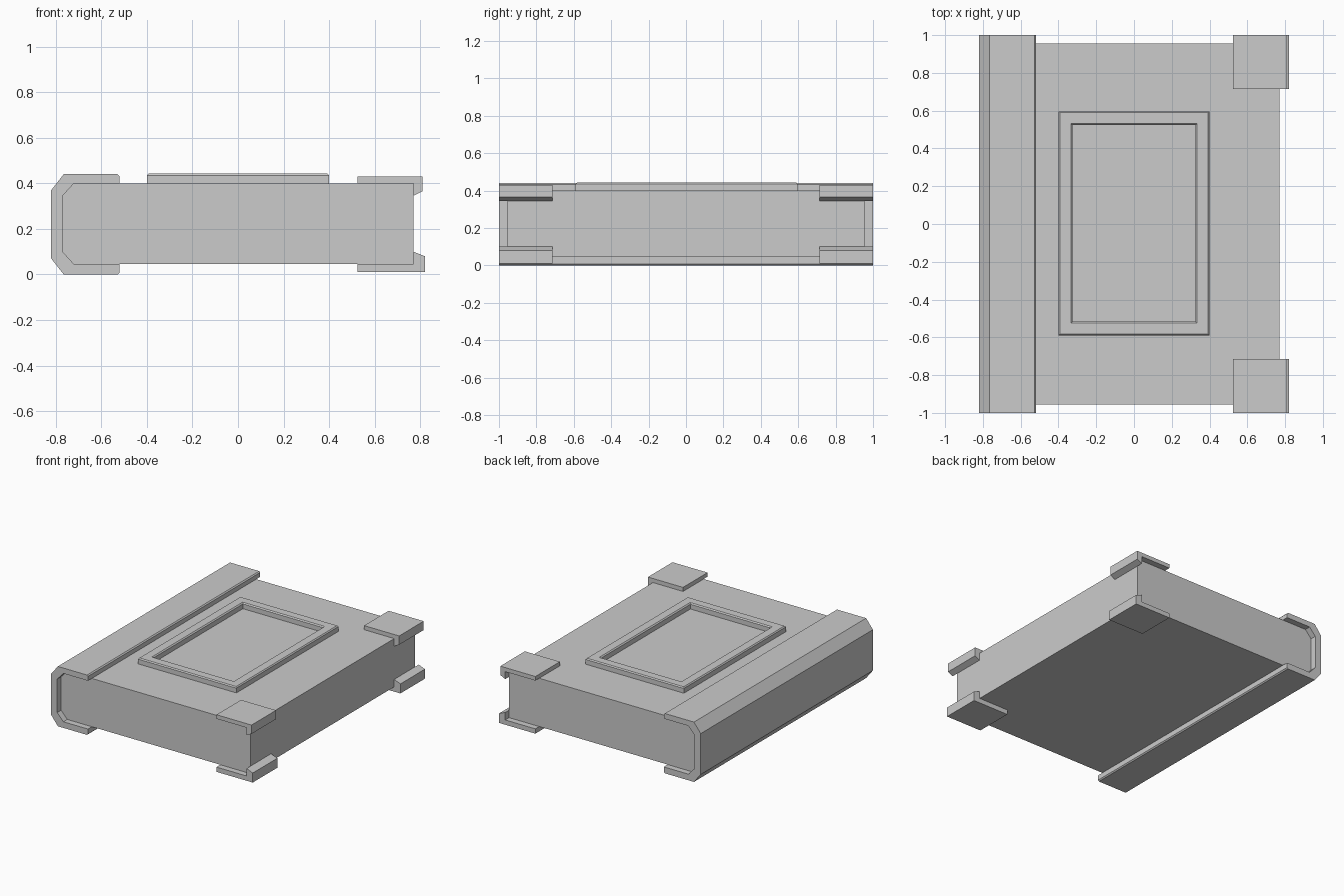
import bpy
import bmesh

cube = bpy.data.objects.get("Cube")
if cube:
    bpy.data.objects.remove(cube, do_unlink=True)

grey = bpy.data.materials.new("light grey")
grey.use_nodes = True
COLOUR = (0.6, 0.6, 0.6, 1)
grey.diffuse_color = COLOUR
grey.node_tree.nodes["Principled BSDF"].inputs["Base Color"].default_value = COLOUR


def finish(name, bm):
    bmesh.ops.recalc_face_normals(bm, faces=bm.faces)
    mesh = bpy.data.meshes.new(name)
    bm.to_mesh(mesh)
    bm.free()
    mesh.materials.append(grey)
    obj = bpy.data.objects.new(name, mesh)
    bpy.context.collection.objects.link(obj)
    return obj


def extrude_profile(name, profile, y0, y1):
    """Extrude an (x, z) outline along y."""
    bm = bmesh.new()
    face = bm.faces.new([bm.verts.new((x, y0, z)) for x, z in profile])
    result = bmesh.ops.extrude_face_region(bm, geom=[face])
    moved = [v for v in result["geom"] if isinstance(v, bmesh.types.BMVert)]
    bmesh.ops.translate(bm, verts=moved, vec=(0, y1 - y0, 0))
    return finish(name, bm)


# Page block with its chamfered spine side
back_edge = [(-0.72, 0.4), (-0.77, 0.345), (-0.77, 0.1), (-0.72, 0.045)]
extrude_profile("book_body", back_edge + [(0.77, 0.045), (0.77, 0.4)], -0.955, 0.955)

# Spine wrapping the back edge
outer = [(-0.52, 0.045), (-0.52, 0.008), (-0.528, 0), (-0.765, 0), (-0.82, 0.07),
         (-0.82, 0.37), (-0.765, 0.44), (-0.528, 0.44), (-0.52, 0.432), (-0.52, 0.4)]
extrude_profile("spine", outer + back_edge, -1, 1)

# Corner guards, each with a lip over the fore edge
upper = [(0.525, 0.4), (0.525, 0.43), (0.81, 0.43), (0.81, 0.365), (0.77, 0.345), (0.77, 0.4)]
lower = [(0.525, 0.045), (0.525, 0.01), (0.82, 0.01), (0.82, 0.08), (0.77, 0.1), (0.77, 0.045)]
for level, profile in (("upper", upper), ("lower", lower)):
    extrude_profile(level + "_front_corner", profile, -1, -0.715)
    extrude_profile(level + "_back_corner", profile, 0.715, 1)

# Raised cover frame, lofted through rectangular rings
bm = bmesh.new()
rings = []
for half_x, half_y, z in ((0.4, 0.593, 0.4), (0.4, 0.593, 0.435), (0.393, 0.586, 0.443),
                          (0.334, 0.528, 0.443), (0.326, 0.52, 0.435), (0.326, 0.52, 0.4)):
    rings.append([bm.verts.new((sx * half_x, sy * half_y + 0.003, z))
                  for sx, sy in ((-1, -1), (1, -1), (1, 1), (-1, 1))])
for a, b in zip(rings, rings[1:] + rings[:1]):
    for i in range(4):
        j = (i + 1) % 4
        bm.faces.new((a[i], a[j], b[j], b[i]))
finish("cover_frame", bm)
